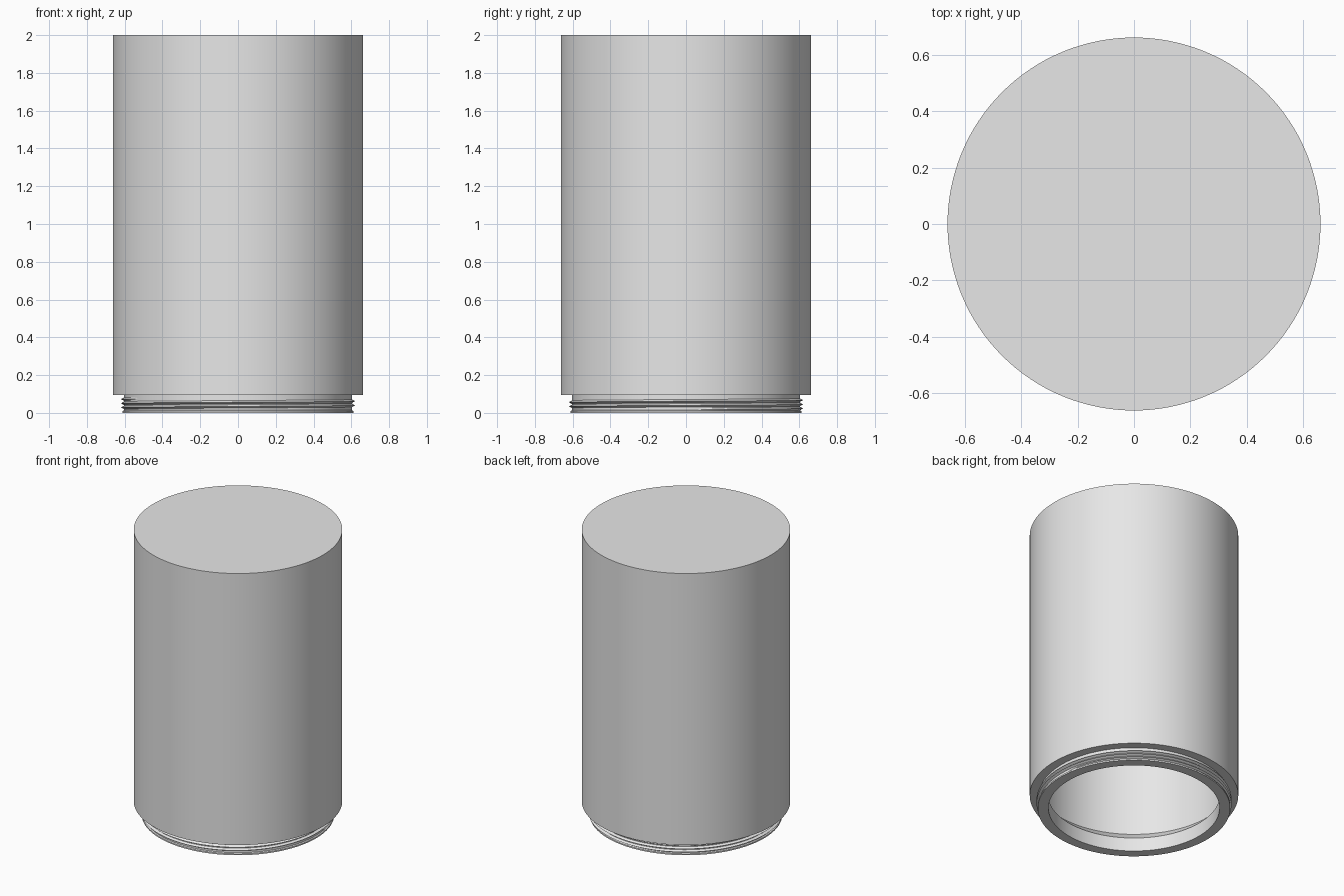
import bpy, bmesh, math

cube = bpy.data.objects.get("Cube")
if cube:
    bpy.data.objects.remove(cube, do_unlink=True)

SEGMENTS = 128

# Single plain grey finish
grey = bpy.data.materials.new("plain_grey")
grey.use_nodes = True
grey.diffuse_color = (0.8, 0.8, 0.8, 1)
grey.node_tree.nodes["Principled BSDF"].inputs["Base Color"].default_value = (0.8, 0.8, 0.8, 1)


def finish(name, bm):
    bmesh.ops.recalc_face_normals(bm, faces=bm.faces)
    mesh = bpy.data.meshes.new(name)
    bm.to_mesh(mesh)
    bm.free()
    mesh.materials.append(grey)
    obj = bpy.data.objects.new(name, mesh)
    bpy.context.collection.objects.link(obj)
    bpy.ops.object.select_all(action='DESELECT')
    obj.select_set(True)
    bpy.context.view_layer.objects.active = obj
    bpy.ops.object.shade_smooth_by_angle(angle=math.radians(30))
    return obj


def lathe(name, profile):
    """Revolve (radius, z) points; both ends sit on the axis."""
    bm = bmesh.new()
    verts = [bm.verts.new((r, 0, z)) for r, z in profile]
    edges = [bm.edges.new(pair) for pair in zip(verts, verts[1:])]
    bmesh.ops.spin(bm, geom=verts + edges, axis=(0, 0, 1), cent=(0, 0, 0),
                   angle=math.tau, steps=SEGMENTS)
    bmesh.ops.remove_doubles(bm, verts=bm.verts, dist=0.0005)
    return finish(name, bm)


def helix(name, root, crest, start, pitch, turns, half):
    """Triangular ridge winding up the neck, fading out at both ends."""
    bm = bmesh.new()
    steps = int(turns * SEGMENTS)
    rings = []
    for i in range(steps + 1):
        a = math.tau * i / SEGMENTS
        fade = min(1, i / 12, (steps - i) / 12)
        tip = root + (crest - root) * max(fade, 0.05)
        z = start + pitch * i / SEGMENTS
        section = ((root, z - half), (tip, z), (root, z + half))
        rings.append([bm.verts.new((r * math.cos(a), r * math.sin(a), h)) for r, h in section])
    for low, high in zip(rings, rings[1:]):
        for k in range(3):
            j = (k + 1) % 3
            bm.faces.new((low[k], low[j], high[j], high[k]))
    bm.faces.new(rings[0])
    bm.faces.new(rings[-1])
    return finish(name, bm)


# Hollow body: closed top, stepped neck, bore widening above the neck
lathe("canister_body", [
    (0, 2), (0.663, 2), (0.663, 0.095), (0.604, 0.095),
    (0.604, 0.014), (0.612, 0.010), (0.612, 0),
    (0.544, 0), (0.544, 0.095), (0.61, 0.16), (0.61, 1.945), (0, 1.945),
])

# Screw thread around the neck
helix("neck_thread", 0.602, 0.62, 0.018, 0.022, 2.6, 0.010)
